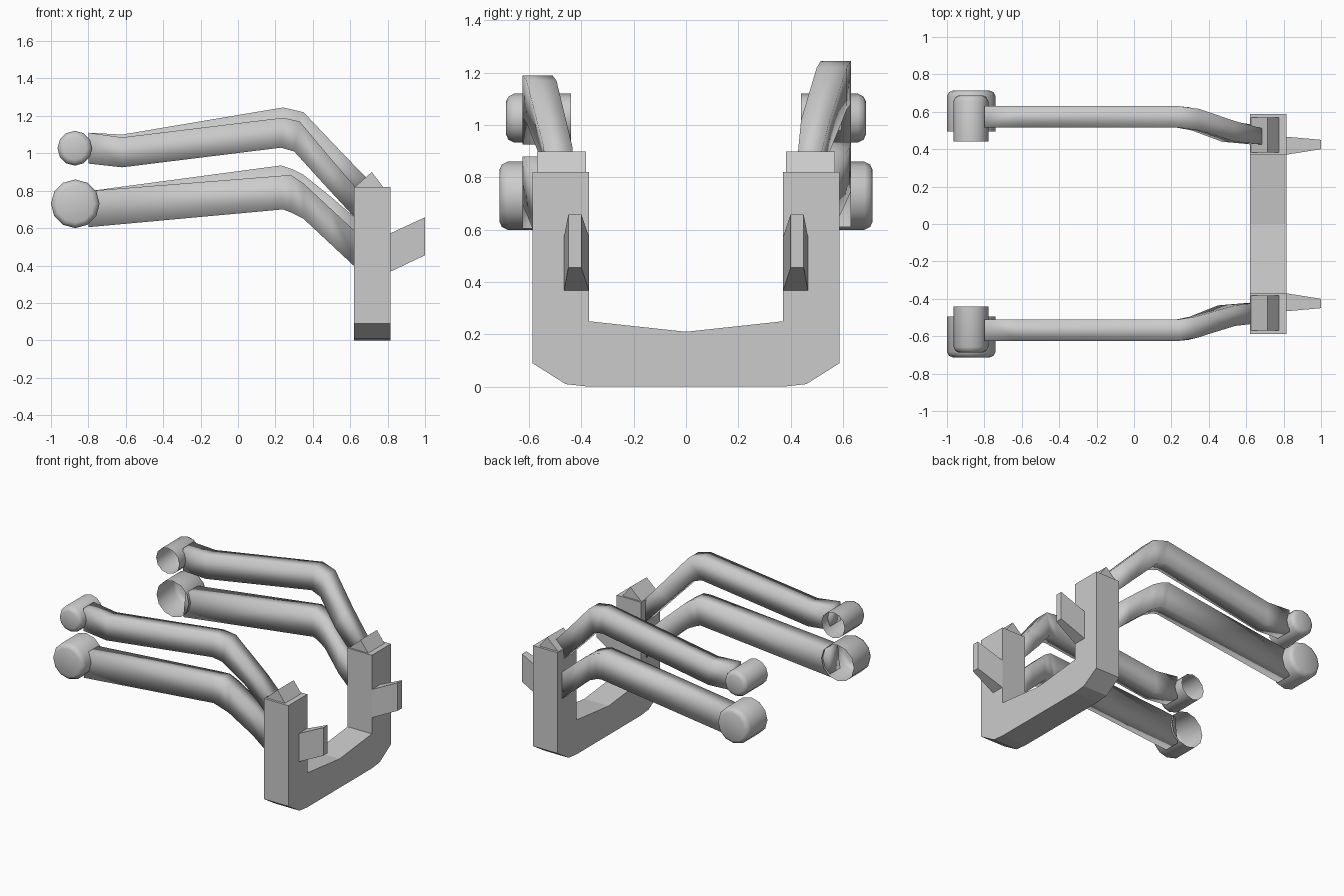
import bpy, bmesh
from math import sin, cos, tau

if "Cube" in bpy.data.objects:
    bpy.data.objects.remove(bpy.data.objects["Cube"])


def make(name, verts, faces, smooth=None):
    me = bpy.data.meshes.new(name)
    me.from_pydata(verts, [], faces)
    bm = bmesh.new()
    bm.from_mesh(me)
    bmesh.ops.recalc_face_normals(bm, faces=bm.faces)
    bm.to_mesh(me)
    bm.free()
    ob = bpy.data.objects.new(name, me)
    bpy.context.collection.objects.link(ob)
    if smooth:
        me.polygons.foreach_set("use_smooth", [True] * len(me.polygons))
        if smooth == "angle":
            bpy.ops.object.select_all(action='DESELECT')
            ob.select_set(True)
            bpy.context.view_layer.objects.active = ob
            bpy.ops.object.shade_smooth_by_angle(angle=1.0)
    return ob


def loft(name, rings, caps=(True, True), smooth=None):
    n = len(rings[0])
    verts = [v for r in rings for v in r]
    faces = [(k*n + i, k*n + (i+1) % n, (k+1)*n + (i+1) % n, (k+1)*n + i)
             for k in range(len(rings) - 1) for i in range(n)]
    if caps[0]:
        faces.append(tuple(range(n)))
    if caps[1]:
        faces.append(tuple(range(len(verts) - n, len(verts))))
    return make(name, verts, faces, smooth)


# U-shaped frame
half = [(.37, 0), (.46, .01), (.587, .09), (.587, .82), (.37, .82), (.37, .25)]
prof = half + [(0, .21)] + [(-y, z) for y, z in reversed(half)]
loft("u_frame", [[(x, y, z) for y, z in prof] for x in (.62, .815)])


def rect(x, y0, y1, z0, z1):
    return [(x, y0, z0), (x, y1, z0), (x, y1, z1), (x, y0, z1)]


def arm(name, s, stations):
    # station: top x, top z, bottom x, bottom z, inner y, outer y
    loft(name, [[(xt, s*yi, zt), (xt, s*yo, zt), (xb, s*yo, zb), (xb, s*yi, zb)]
                for xt, zt, xb, zb, yi, yo in stations], smooth="all")


def pivot(name, s, cx, cz, r, y0, y1, bev):
    # cup with rounded outer end and open inner end
    def ring(rad, y):
        return [(cx + rad*cos(i*tau/12), s*y, cz + rad*sin(i*tau/12)) for i in range(12)]
    loft(name, [ring(r, y0), ring(r, y1 - bev), ring(r - bev*.35, y1 - bev*.3),
                ring(r - bev, y1)], caps=(False, True), smooth="angle")


upper = {
    -1: [(-.80, 1.11, -.80, .945, .51, .625), (-.62, 1.085, -.62, .925, .51, .625),
         (.24, 1.19, .23, 1.03, .51, .625), (.33, 1.17, .30, 1.01, .495, .61),
         (.54, .92, .45, .845, .435, .545), (.67, .77, .63, .65, .42, .53)],
    1: [(-.80, 1.11, -.80, .945, .515, .63), (-.62, 1.10, -.62, .935, .515, .63),
        (.24, 1.245, .23, 1.08, .515, .63), (.35, 1.22, .31, 1.06, .50, .615),
        (.54, 1.02, .47, .90, .44, .55), (.69, .865, .63, .74, .425, .51)],
}
lower = {
    -1: [(-.78, .80, -.80, .605, .51, .625), (.23, .88, .24, .70, .51, .625),
         (.29, .88, .28, .685, .505, .62), (.35, .84, .35, .65, .49, .605),
         (.50, .70, .50, .51, .44, .55), (.65, .56, .65, .37, .425, .53)],
    1: [(-.78, .80, -.80, .61, .515, .63), (.23, .935, .24, .745, .515, .63),
        (.29, .915, .28, .735, .51, .625), (.35, .885, .35, .70, .495, .61),
        (.50, .765, .50, .575, .44, .55), (.65, .635, .65, .44, .43, .53)],
}

for s, side in ((-1, "front"), (1, "back")):
    # Arms and their hollow end pivots
    arm(side + "_upper_arm", s, upper[s])
    arm(side + "_lower_arm", s, lower[s])
    pivot(side + "_upper_pivot", s, -.872, 1.027, .093, .44, .688, .03)
    pivot(side + "_lower_pivot", s, -.87, .73, .13, .495, .713, .03)
    # Tapered prong
    loft(side + "_prong", [rect(.81, s*.37, s*.467, .365, .57),
                           rect(1.0, s*.40, s*.45, .455, .658)])
    # Wedge cap on the post
    loft(side + "_wedge_cap", [[(x, s*y, z) for x, z in ((.62, .815), (.715, .90), (.78, .815))]
                               for y in (.383, .57)])
